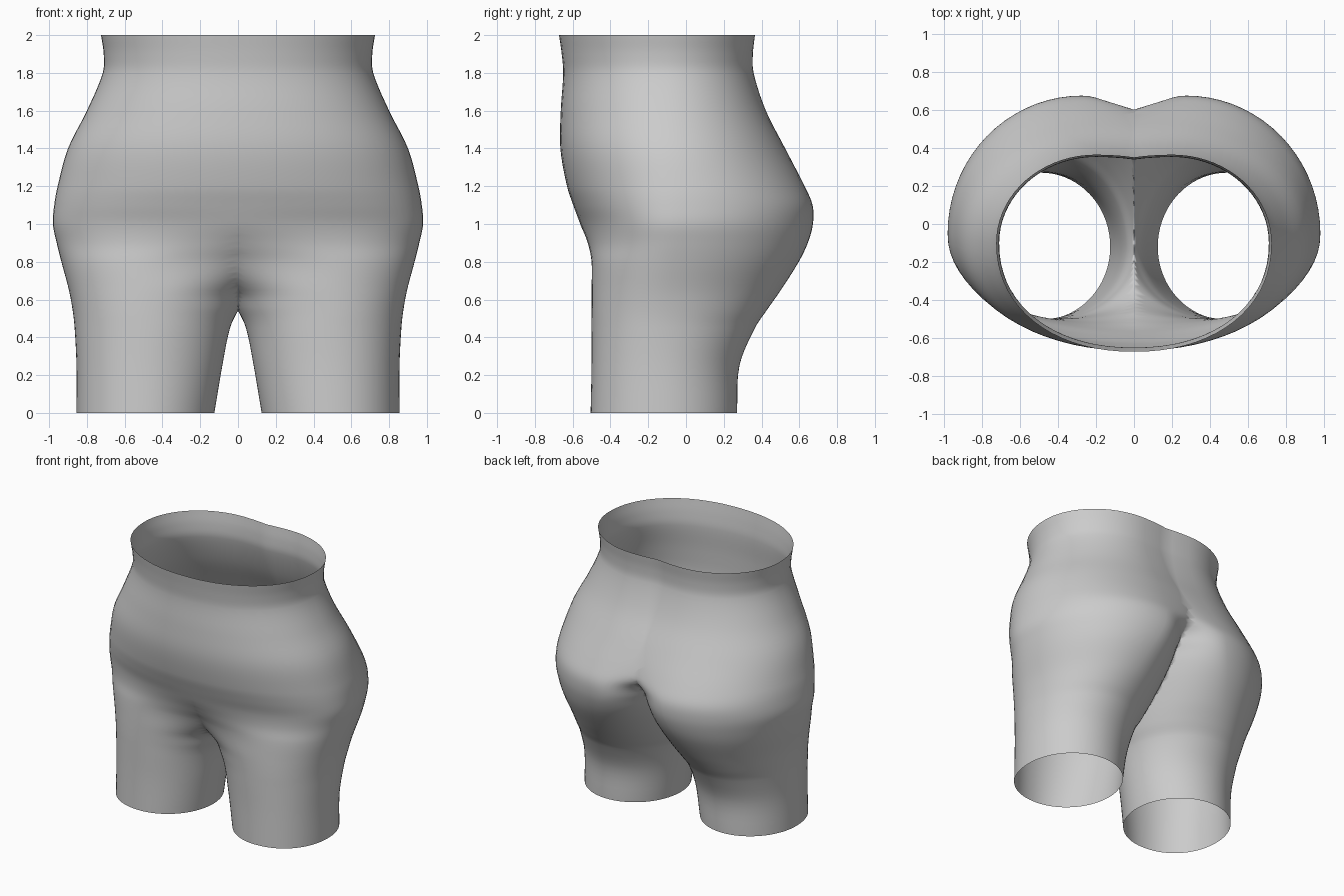
import bpy, bmesh, math

if "Cube" in bpy.data.objects:
    bpy.data.objects.remove(bpy.data.objects["Cube"])

# Cross-sections of one half, bottom to top.  Each is four elliptical quarters:
# z, front x, front y, inner x (front), outer x, outer y, back x, back y, inner x (back)
# A negative inner x overlaps the midplane and is trimmed off before mirroring.
SECTIONS = [
    (0.00, .49, -.505, .125, .855, -.12, .49, .270, .125),
    (0.25, .48, -.500, .083, .855, -.12, .48, .283, .083),
    (0.45, .46, -.500, .042, .865, -.11, .46, .365, .042),
    (0.54, .45, -.500, .000, .875, -.10, .44, .425, .000),
    (0.65, .42, -.500, -.083, .895, -.09, .40, .502, -.04),
    (0.80, .36, -.500, -.42, .935, -.06, .35, .597, -.08),
    (0.90, .18, -.520, -.72, .960, -.05, .31, .645, -.10),
    (1.00, .00, -.560, -.98, .980, -.05, .28, .672, -.125),
    (1.10, .00, -.597, -.97, .973, -.05, .27, .670, -.22),
    (1.20, .00, -.630, -.95, .955, -.05, .25, .628, -.60),
    (1.40, .00, -.665, -.90, .900, -.07, .20, .525, -.85),
    (1.60, .00, -.663, -.80, .800, -.09, .20, .423, -.75),
    (1.80, .00, -.650, -.71, .716, -.10, .20, .358, -.63),
    (1.90, .00, -.658, -.71, .711, -.10, .20, .354, -.63),
    (2.00, .00, -.672, -.72, .725, -.10, .20, .365, -.63),
]
STEPS = 5       # rings between sections
QUARTER = 18    # points per quarter


def slope(i, k):
    a, b = SECTIONS[max(i - 1, 0)], SECTIONS[min(i + 1, len(SECTIONS) - 1)]
    return (b[k] - a[k]) / (b[0] - a[0])


def blend(i, t):
    """Smooth section between section i and i + 1."""
    a, b = SECTIONS[i], SECTIONS[i + 1]
    h = b[0] - a[0]
    out = [a[0] + h * t]
    for k in range(1, 9):
        out.append((2*t**3 - 3*t*t + 1) * a[k] + (t**3 - 2*t*t + t) * h * slope(i, k)
                   + (3*t*t - 2*t**3) * b[k] + (t**3 - t*t) * h * slope(i + 1, k))
    return out


def quarter(start, end, center, n):
    """Superellipse quarter from start to just before end."""
    pts = []
    for j in range(QUARTER):
        a = math.pi / 2 * j / QUARTER
        c, s = math.cos(a) ** (2 / n), math.sin(a) ** (2 / n)
        pts.append((center[0] + c * (start[0] - center[0]) + s * (end[0] - center[0]),
                    center[1] + c * (start[1] - center[1]) + s * (end[1] - center[1])))
    return pts


def ring(sec):
    z, xf, yf, xif, xo, yo, xb, yb, xib = sec
    front, outer, back = (xf, yf), (xo, yo), (xb, yb)
    pts = quarter(front, outer, (xf, yo), 2.15)
    pts += quarter(outer, back, (xb, yo), 2.0)
    pts += quarter(back, (xib, yo), (xb, yo), 2.0)
    pts += quarter((xif, yo), front, (xf, yo), 2.0)
    return [(x, y, z) for x, y in pts]


# Loft the half body
bm = bmesh.new()
sections = [blend(i, s / STEPS) for i in range(len(SECTIONS) - 1) for s in range(STEPS)]
sections.append(SECTIONS[-1])
rings = [[bm.verts.new(p) for p in ring(s)] for s in sections]
for lo, hi in zip(rings, rings[1:]):
    n = len(lo)
    for j in range(n):
        bm.faces.new((lo[j], lo[(j + 1) % n], hi[(j + 1) % n], hi[j]))

# Trim at the midplane
bmesh.ops.bisect_plane(bm, geom=bm.verts[:] + bm.edges[:] + bm.faces[:], dist=1e-5,
                       plane_co=(0, 0, 0), plane_no=(1, 0, 0), clear_inner=True)
bmesh.ops.remove_doubles(bm, verts=bm.verts[:], dist=1e-4)
for f in bm.faces:
    f.smooth = True
mesh = bpy.data.meshes.new("hips_and_thighs")
bm.to_mesh(mesh)
bm.free()

# Mirror to the other side
body = bpy.data.objects.new("hips_and_thighs", mesh)
bpy.context.collection.objects.link(body)
mirror = body.modifiers.new("Mirror", 'MIRROR')
mirror.use_clip = True
mirror.merge_threshold = 0.001
